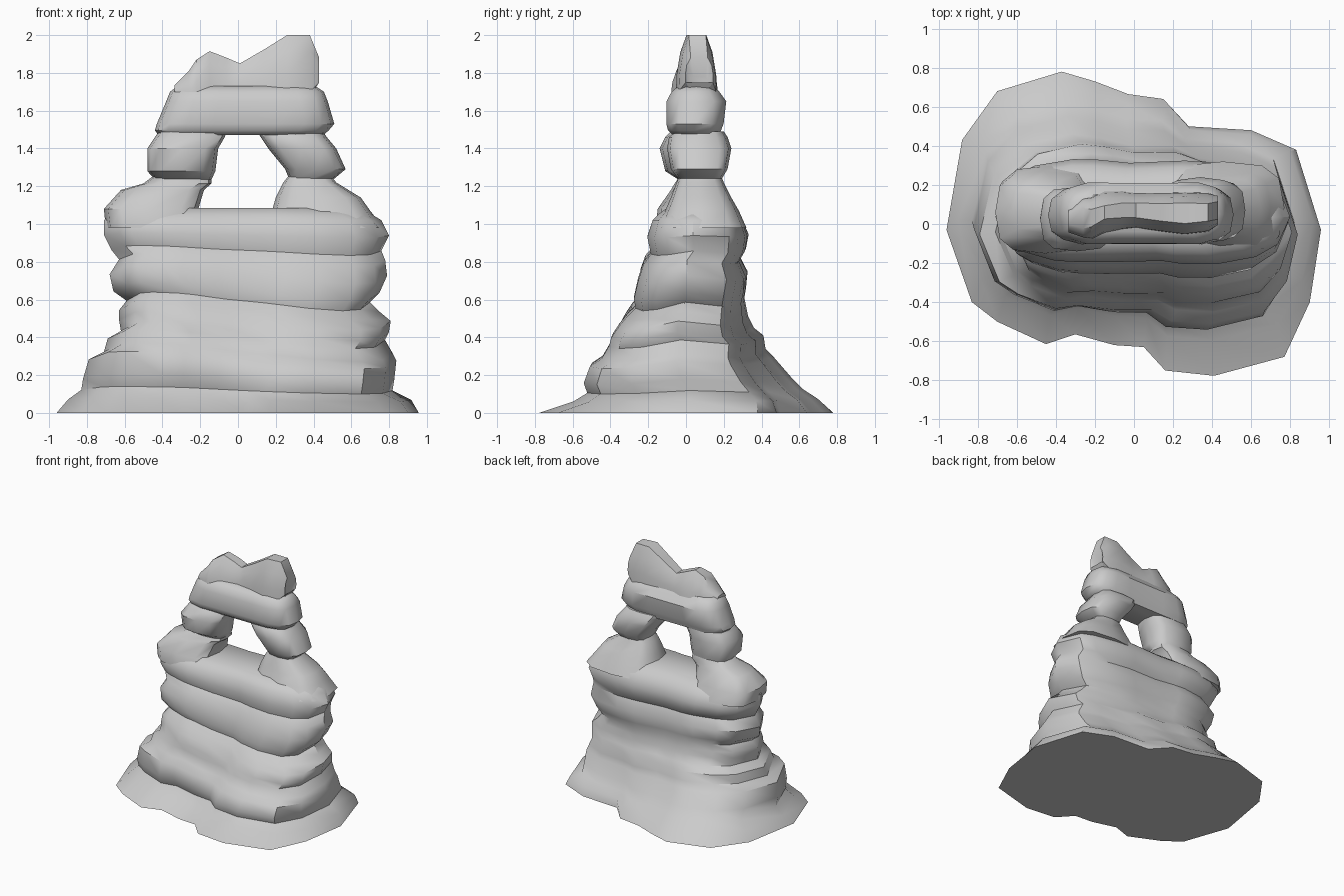
import bpy, bmesh, math

def loft(name, rings):
    """Skin a list of equal-length point rings and cap both ends."""
    bm = bmesh.new()
    vs = [[bm.verts.new(p) for p in r] for r in rings]
    n = len(vs[0])
    for a, b in zip(vs, vs[1:]):
        for i in range(n):
            j = (i + 1) % n
            bm.faces.new((a[i], a[j], b[j], b[i]))
    bm.faces.new(vs[0])
    bm.faces.new(vs[-1])
    bmesh.ops.recalc_face_normals(bm, faces=bm.faces)
    me = bpy.data.meshes.new(name)
    bm.to_mesh(me)
    bm.free()
    ob = bpy.data.objects.new(name, me)
    bpy.context.collection.objects.link(ob)
    bpy.ops.object.select_all(action='DESELECT')
    ob.select_set(True)
    bpy.context.view_layer.objects.active = ob
    bpy.ops.object.shade_smooth_by_angle(angle=math.radians(42))
    return ob

def power(c, e):
    return math.copysign(abs(c) ** e, c)

def rounded(a, e=0.65):
    return power(math.cos(a), e), power(math.sin(a), e)

def place(uv, x0, x1, y0, y1, z):
    return ((x0 + x1) / 2 + uv[0] * (x1 - x0) / 2,
            (y0 + y1) / 2 + uv[1] * (y1 - y0) / 2, z)

# Footprint of the spreading base, seen from above
foot = [(-.96, -.03), (-.88, .43), (-.70, .68), (-.37, .78), (-.20, .73), (-.03, .665),
        (.15, .64), (.28, .50), (.60, .48), (.83, .38), (.957, -.03), (.90, -.40),
        (.77, -.68), (.41, -.777), (.16, -.75), (.05, -.63), (-.10, -.62),
        (-.30, -.565), (-.45, -.615), (-.70, -.50), (-.83, -.40)]
unit = [(x / .96, y / .78) for x, y in foot]

# Layered body: z, x0, x1, y0, y1
layers = [(0, -.96, .96, -.78, .78), (.07, -.90, .92, -.60, .70), (.12, -.83, .82, -.53, .62),
          (.18, -.82, .83, -.55, .56), (.28, -.79, .84, -.52, .47), (.32, -.71, .82, -.46, .43),
          (.39, -.69, .78, -.42, .42), (.43, -.62, .80, -.41, .37), (.49, -.63, .81, -.37, .34),
          (.54, -.63, .75, -.33, .33), (.59, -.59, .70, -.28, .32), (.64, -.66, .75, -.29, .33),
          (.73, -.68, .79, -.27, .34), (.81, -.63, .78, -.24, .30), (.86, -.67, .76, -.20, .33),
          (.94, -.71, .80, -.22, .345), (1.02, -.71, .76, -.19, .31), (1.05, -.68, .71, -.16, .27),
          (1.085, -.60, .62, -.11, .22)]
rings = []
for z, x0, x1, y0, y1 in layers:
    t = min(1, z / 0.75) * 0.85
    amp = 0.05 * min(1, z / .3) * max(0, min(1, (1.02 - z) / .3))
    ring = []
    for u, v in unit:
        a = math.atan2(v, u)
        bu, bv = rounded(a, .7)
        bv *= 1 - .12 * math.exp(-(bu / .3) ** 2)
        uv = (u + (bu - u) * t, v + (bv - v) * t)
        dz = amp * math.sin(2 * a) * (1 if v < 0 else -.6)
        ring.append(place(uv, x0, x1, y0, y1, z + dz))
    rings.append(ring)
loft("rock_body", rings)

def stack(name, sections, n=12, tilt=0.0):
    out = []
    for z, x0, x1, y0, y1 in sections:
        out.append([place(rounded(2 * math.pi * i / n), x0, x1, y0, y1,
                          z + tilt * math.cos(2 * math.pi * i / n)) for i in range(n)])
    return loft(name, out)

# Arch legs, each a sloping shoulder with a block on top
stack("left_shoulder", [(.98, -.70, -.15, -.16, .30), (1.08, -.71, -.21, -.15, .27),
                        (1.18, -.62, -.18, -.08, .21), (1.215, -.50, -.14, -.06, .19),
                        (1.26, -.44, -.14, -.03, .17)])
stack("left_block", [(1.235, -.44, -.14, -.04, .17), (1.28, -.48, -.12, -.11, .18),
                     (1.40, -.48, -.105, -.14, .19), (1.46, -.44, -.07, -.11, .18),
                     (1.49, -.42, -.06, -.08, .17)])
stack("right_shoulder", [(.98, .14, .77, -.15, .32), (1.07, .18, .70, -.11, .28),
                         (1.14, .20, .65, -.08, .24), (1.22, .24, .52, -.05, .20),
                         (1.27, .28, .48, -.03, .18)])
stack("right_block", [(1.24, .27, .51, -.04, .19), (1.29, .25, .57, -.08, .22),
                      (1.40, .16, .52, -.10, .24), (1.46, .12, .47, -.09, .22),
                      (1.49, .10, .45, -.06, .20)])

# Lintel slab across the legs
def slab(sections, n=18):
    out = []
    for z, x0, x1, y0, y1 in sections:
        r = []
        for i in range(n):
            u, v = rounded(2 * math.pi * i / n, .6)
            v *= 1 - .22 * math.exp(-(u / .4) ** 2)
            r.append(place((u, v), x0, x1, y0, y1, z))
        out.append(r)
    return out
loft("arch_lintel", slab([(1.47, -.42, .45, -.08, .19), (1.495, -.44, .48, -.11, .20),
                          (1.53, -.43, .51, -.12, .215), (1.65, -.38, .475, -.12, .23),
                          (1.70, -.36, .455, -.09, .19), (1.73, -.32, .41, -.05, .16)]))

# Twin-peaked cap, lofted sideways: x, bottom z, top z, centre y, bottom half-width, top half-width
cap = [(-.335, 1.70, 1.735, .02, .07, .03), (-.26, 1.70, 1.81, .03, .11, .07),
       (-.22, 1.70, 1.87, .03, .12, .06), (-.15, 1.70, 1.915, .06, .12, .045),
       (-.06, 1.70, 1.88, .07, .11, .05), (.01, 1.70, 1.85, .07, .10, .05),
       (.14, 1.70, 1.925, .06, .11, .06), (.26, 1.70, 2.0, .055, .12, .07),
       (.38, 1.70, 2.0, .06, .11, .06), (.43, 1.75, 1.88, .07, .08, .06),
       (.41, 1.72, 1.78, .07, .06, .04)]
shape = [(-.9, 0), (-1, .3), (-1, .7), (-.75, 1), (.75, 1), (1, .7), (1, .3), (.9, 0)]
loft("twin_peak_cap", [[(x, cy + u * (wb + (wt - wb) * h), zb + (zt - zb) * h) for u, h in shape]
                       for x, zb, zt, cy, wb, wt in cap])
